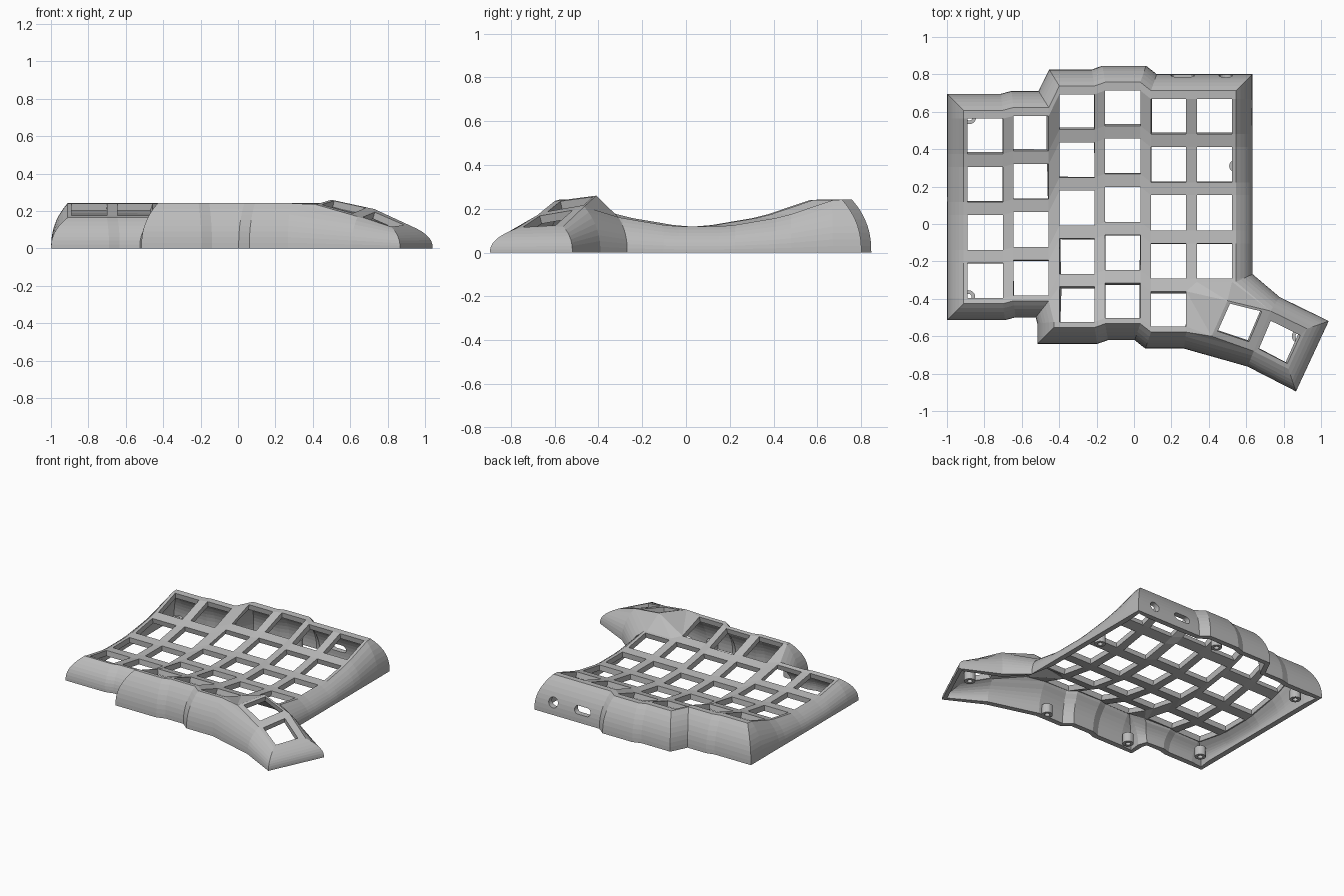
import bpy, bmesh, math
from mathutils import Vector, Matrix

cube = bpy.data.objects.get("Cube")
if cube:
    bpy.data.objects.remove(cube, do_unlink=True)

grey = bpy.data.materials.new("light_grey_plastic")
grey.use_nodes = True
GREY = (0.5, 0.5, 0.5, 1)
grey.diffuse_color = GREY
grey.node_tree.nodes["Principled BSDF"].inputs["Base Color"].default_value = GREY

PITCH_X, PITCH_Y, HALF = 0.245, 0.257, 0.094
COLUMN_Y = [-0.045, -0.03, 0.085, 0.105, 0.06, 0.06]   # stagger of each column
ROWS = [4, 4, 5, 5, 5, 4]
BACK_RIM, FRONT_RIM, SIDE_RIM = 0.045, 0.03, 0.022
WALL_OUT, LAYERS = 0.088, 8


def new_object(name, bm):
    mesh = bpy.data.meshes.new(name)
    bm.to_mesh(mesh)
    bm.free()
    mesh.materials.append(grey)
    ob = bpy.data.objects.new(name, mesh)
    bpy.context.collection.objects.link(ob)
    return ob


def apply_modifier(ob, name):
    bpy.context.view_layer.objects.active = ob
    bpy.ops.object.modifier_apply(modifier=name)


bm = bmesh.new()
holes = []


def face(*verts):
    f = bm.faces.new(verts)
    f.normal_update()
    if f.normal.z < 0:
        f.normal_flip()
    return f


# Key columns: a dished strip of alternating webs and key openings
def stations(col):
    ds = []
    for r in range(ROWS[col]):
        mid = (2 - r) * PITCH_Y
        ds += [mid + HALF, mid - HALF]
    return [ds[0] + BACK_RIM] + ds + [ds[-1] - (0.018 if col == 5 else FRONT_RIM)]


def rail(col, x):
    return [bm.verts.new((x, COLUMN_Y[col] + d, min(0.242, 0.117 + 0.33 * d * d)))
            for d in stations(col)]


def bridge(a, b):
    return [face(a[j], a[j + 1], b[j + 1], b[j]) for j in range(min(len(a), len(b)) - 1)]


columns = []
for c in range(6):
    x = (c - 2.5) * PITCH_X - 0.1825
    left, right = rail(c, x - HALF), rail(c, x + HALF)
    strip = bridge(left, right)
    holes += strip[1::2]
    if columns:
        bridge(columns[-1][1], left)
    columns.append((left, right))
side_left = rail(0, columns[0][0][0].co.x - SIDE_RIM)
bridge(side_left, columns[0][0])
side_right = rail(5, columns[5][1][0].co.x + SIDE_RIM)
bridge(columns[5][1], side_right)

# Web where the third column reaches further forward than the second
c1, c2 = columns[1][1], columns[2][0]
step = [bm.verts.new(c2[j].co - Vector((0.03, 0, 0))) for j in (10, 11)]
face(c1[9], c2[9], c2[10], step[0])
face(step[0], c2[10], c2[11], step[1])

# Thumb cluster: two tilted key frames
A, B, C, D, E, F = [bm.verts.new(p) for p in (
    (0.5, -0.41, 0.26), (0.73, -0.465, 0.21), (0.64, -0.68, 0.17),
    (0.415, -0.6, 0.235), (0.925, -0.56, 0.12), (0.825, -0.775, 0.11))]


def key_frame(p, q, r, s, us, vs):
    inner = []
    for u, v in ((us[0], vs[0]), (us[1], vs[0]), (us[1], vs[1]), (us[0], vs[1])):
        inner.append(bm.verts.new(p.co.lerp(q.co, u).lerp(s.co.lerp(r.co, u), v)))
    outer = [p, q, r, s]
    for i in range(4):
        k = (i + 1) % 4
        face(outer[i], outer[k], inner[k], inner[i])
    holes.append(face(*inner))


key_frame(A, B, C, D, (0.08, 0.82), (0.06, 0.83))
key_frame(B, E, F, C, (0.1, 0.92), (0.2, 0.9))

# Faceted web from the main plate up to the thumb cluster
c4, c5l, c5r = columns[4][1], columns[5][0], columns[5][1]
face(c5l[9], c5r[9], A)
face(c5r[9], side_right[9], B)
face(c5r[9], B, A)
face(c4[9], c5l[9], A)
face(c4[9], A, D)
face(c4[9], D, c4[10])
face(c4[10], D, c4[11])
face(c4[11], D, C)

# Ordered rim of the plate, counter-clockwise
links = {}
for e in bm.edges:
    if e.is_boundary:
        for v in e.verts:
            links.setdefault(v, []).append(e.other_vert(v))
rim = [side_left[0]]
prev, cur = None, side_left[0]
while True:
    nxt = [v for v in links[cur] if v is not prev][0]
    if nxt is rim[0]:
        break
    rim.append(nxt)
    prev, cur = cur, nxt
n = len(rim)
if sum(rim[i - 1].co.x * rim[i].co.y - rim[i].co.x * rim[i - 1].co.y for i in range(n)) < 0:
    rim.reverse()


def edge_normal(a, b):
    d = b.co - a.co
    return Vector((d.y, -d.x, 0)).normalized()


outward = []
for i, v in enumerate(rim):
    n1, n2 = edge_normal(rim[i - 1], v), edge_normal(v, rim[(i + 1) % n])
    outward.append((n1 + n2) / max(0.7, 1 + n1.dot(n2)) * WALL_OUT)

# Bulging layered skirt from the rim down to the floor
last = rim
for k in range(1, LAYERS + 1):
    h = 1 - k / LAYERS
    ring = [bm.verts.new((v.co.x + o.x * (1 - h ** 2.4), v.co.y + o.y * (1 - h ** 2.4), v.co.z * h))
            for v, o in zip(rim, outward)]
    for i in range(n):
        j = (i + 1) % n
        bm.faces.new((last[i], ring[i], ring[j], last[j]))
    last = ring

# Open the key holes
bmesh.ops.delete(bm, geom=holes, context='FACES_ONLY')
bm.normal_update()
case = new_object("keyboard_case_shell", bm)

solid = case.modifiers.new("thickness", 'SOLIDIFY')
solid.thickness = 0.038
solid.offset = -1
apply_modifier(case, "thickness")
for v in case.data.vertices:
    v.co.z = max(0, v.co.z)


# Port openings in the back wall
def port_cutter(name, x, radius, half_span):
    b = bmesh.new()
    outline = []
    for i in range(24):
        a = math.tau * (i + 0.5) / 24
        shift = half_span if math.cos(a) > 0 else -half_span
        outline.append(b.verts.new((x + shift + radius * math.cos(a), 0.62,
                                    0.085 + radius * math.sin(a))))
    base = b.faces.new(outline)
    ext = bmesh.ops.extrude_face_region(b, geom=[base])
    moved = [g for g in ext["geom"] if isinstance(g, bmesh.types.BMVert)]
    bmesh.ops.translate(b, verts=moved, vec=(0, 0.35, 0))
    bmesh.ops.recalc_face_normals(b, faces=b.faces[:])
    ob = new_object(name, b)
    ob.hide_render = True
    return ob


for name, x, radius, span in (("cable_port", 0.26, 0.028, 0.035), ("round_port", 0.49, 0.036, 0)):
    cutter = port_cutter(name, x, radius, span)
    cut = case.modifiers.new(name, 'BOOLEAN')
    cut.operation, cut.solver, cut.object = 'DIFFERENCE', 'EXACT', cutter
    apply_modifier(case, name)
    bpy.data.objects.remove(cutter, do_unlink=True)


# Hollow screw posts inside the skirt
def screw_post(name, x, y):
    b = bmesh.new()
    section = [(0.017, 0), (0.036, 0), (0.036, 0.065), (0.017, 0.065)]
    verts = [b.verts.new((r, 0, z)) for r, z in section]
    edges = [b.edges.new((verts[i - 1], verts[i])) for i in range(4)]
    bmesh.ops.spin(b, geom=verts + edges, cent=(0, 0, 0), axis=(0, 0, 1),
                   angle=math.tau, steps=20, use_duplicate=False)
    bmesh.ops.remove_doubles(b, verts=b.verts[:], dist=0.0005)
    bmesh.ops.recalc_face_normals(b, faces=b.faces[:])
    bmesh.ops.transform(b, matrix=Matrix.Translation((x, y, 0)), verts=b.verts[:])
    new_object(name, b)


POSTS = {"back_right": (-0.88, 0.57), "front_right": (-0.885, -0.39), "front_middle": (-0.42, -0.56),
         "front_left": (0.22, -0.61), "thumb": (0.88, -0.6), "side_left": (0.545, 0.31),
         "back_middle": (-0.06, 0.755)}
for place, (x, y) in POSTS.items():
    screw_post("screw_post_" + place, x, y)
